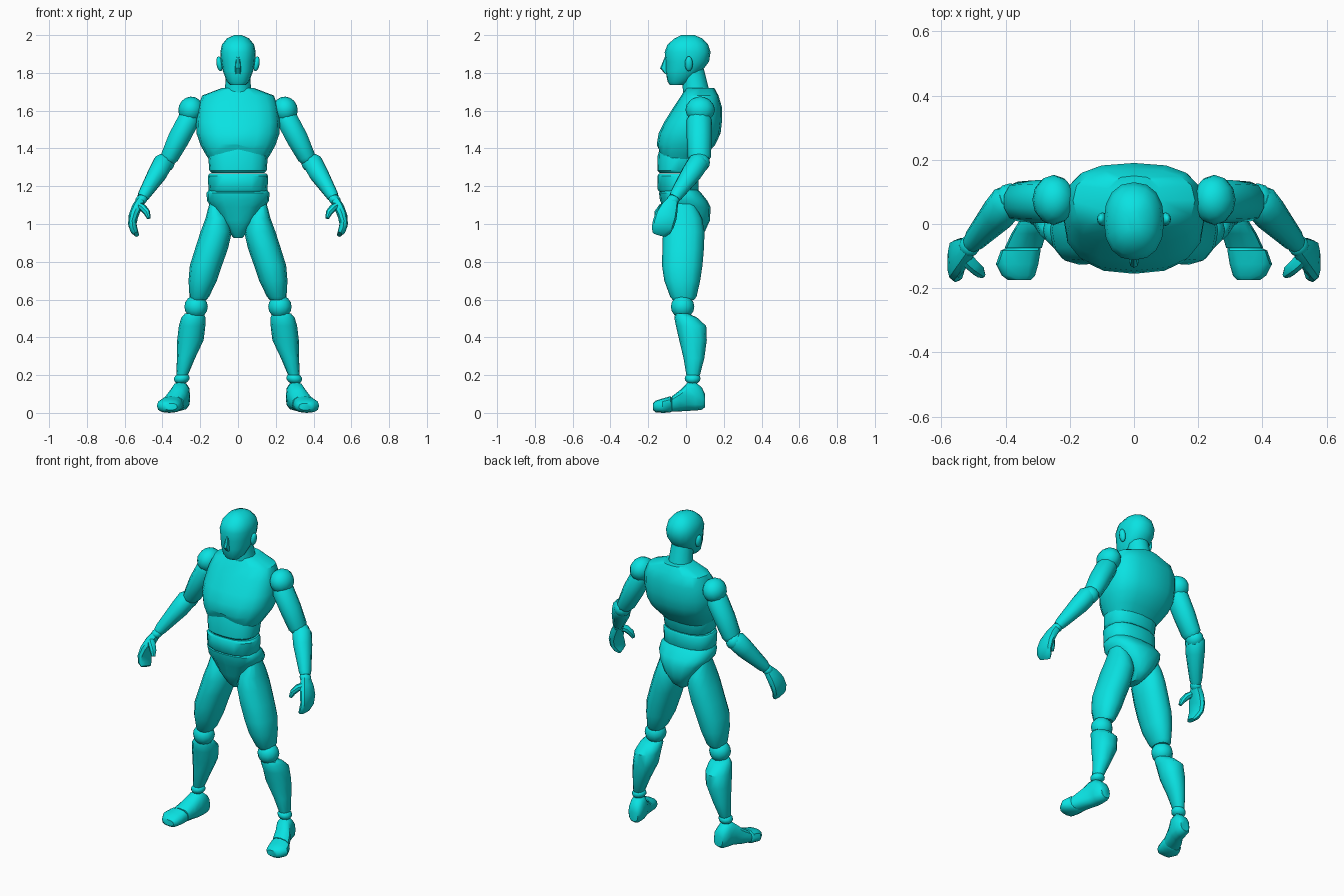
import bpy, bmesh, math
from mathutils import Vector, Matrix

teal = bpy.data.materials.new("teal_plastic")
teal.diffuse_color = (0.003, 0.76, 0.76, 1)


def finish(name, bm, angle=42):
    bmesh.ops.recalc_face_normals(bm, faces=bm.faces[:])
    me = bpy.data.meshes.new(name)
    bm.to_mesh(me)
    bm.free()
    me.materials.append(teal)
    me.shade_smooth()
    me.set_sharp_from_angle(angle=math.radians(angle))
    ob = bpy.data.objects.new(name, me)
    bpy.context.collection.objects.link(ob)
    return ob


def loft(name, rings, ref=(1, 0, 0), axis=None, n=12, power=1.0, side=1):
    """Skin rings (x, y, z, radius along ref, other radius); axis fixes the ring plane."""
    bm = bmesh.new()
    pts = [Vector(r[:3]) for r in rings]
    loops = []
    for i, r in enumerate(rings):
        t = Vector(axis) if axis else pts[min(i + 1, len(pts) - 1)] - pts[max(i - 1, 0)]
        t.normalize()
        u = Vector(ref)
        u = (u - t * u.dot(t)).normalized()
        w = t.cross(u)
        loop = []
        for k in range(n):
            a = 2 * math.pi * k / n
            c, s = math.cos(a), math.sin(a)
            c = math.copysign(abs(c) ** power, c)
            s = math.copysign(abs(s) ** power, s)
            p = pts[i] + u * (c * r[3]) + w * (s * r[4])
            loop.append(bm.verts.new((p.x * side, p.y, p.z)))
        loops.append(loop)
    for a, b in zip(loops, loops[1:]):
        for k in range(n):
            bm.faces.new((a[k], a[(k + 1) % n], b[(k + 1) % n], b[k]))
    bm.faces.new(loops[0])
    bm.faces.new(loops[-1])
    return finish(name, bm)


def body(name, rows, n=16, power=0.8):
    """Stacked horizontal sections: (z, front y, back y, half width)."""
    rings = [(0, (f + b) / 2, z, w, (b - f) / 2) for z, f, b, w in rows]
    return loft(name, rings, axis=(0, 0, 1), n=n, power=power)


def ball(name, centre, size, side=1, turn=0.0):
    bm = bmesh.new()
    bmesh.ops.create_uvsphere(bm, u_segments=12, v_segments=8, radius=1)
    m = (Matrix.Translation((centre[0] * side, centre[1], centre[2]))
         @ Matrix.Rotation(turn * side, 4, 'Y') @ Matrix.Diagonal((*size, 1)))
    bmesh.ops.transform(bm, matrix=m, verts=bm.verts[:])
    return finish(name, bm)


# Head, nose and neck
body("head", [(1.735, -.085, -.01, .04), (1.755, -.098, .02, .06), (1.81, -.108, .085, .08),
              (1.86, -.108, .122, .09), (1.91, -.113, .13, .094), (1.95, -.098, .117, .085),
              (1.983, -.06, .085, .058), (2.0, -.025, .045, .02)], power=.88)
body("nose", [(1.795, -.112, -.09, .014), (1.825, -.137, -.09, .016), (1.885, -.112, -.09, .009)],
     n=8, power=1)
body("neck", [(1.66, -.02, .135, .078), (1.70, -.015, .125, .07), (1.82, -.03, .095, .062)], n=12, power=1)

# Chest, with its lower front edge arched upward
chest = body("chest", [(1.335, -.14, .075, .15), (1.37, -.152, .11, .172), (1.42, -.155, .155, .2),
                       (1.48, -.145, .183, .22), (1.54, -.115, .19, .222), (1.62, -.065, .19, .212),
                       (1.68, -.025, .172, .19), (1.72, 0, .15, .085)], power=.78)
for v in chest.data.vertices:
    if v.co.z < 1.4 and v.co.y < 0:
        v.co.z += .06 * max(0, 1 - abs(v.co.x) / .15)

# Waist sections and pelvis
body("upper_waist", [(1.27, -.14, .06, .14), (1.282, -.152, .068, .152), (1.36, -.15, .08, .158),
                     (1.43, -.13, .08, .14)])
body("lower_waist", [(1.17, -.14, .06, .148), (1.182, -.15, .066, .156), (1.255, -.152, .066, .16),
                     (1.267, -.142, .06, .15)])
body("pelvis", [(.925, -.045, .055, .022), (.96, -.075, .1, .052), (1.02, -.105, .127, .1),
                (1.09, -.122, .13, .142), (1.125, -.138, .112, .165), (1.165, -.143, .08, .166),
                (1.18, -.13, .065, .155)])

for side, tag in ((1, "left_"), (-1, "right_")):
    ball(tag + "ear", (.098, .015, 1.848), (.016, .021, .04), side, .15)

    # Arm
    ball(tag + "shoulder", (.25, .075, 1.605), (.066, .078, .07), side, -.35)
    loft(tag + "upper_arm", [(.252, .07, 1.575, .055, .05), (.262, .07, 1.55, .068, .06),
                             (.315, .07, 1.45, .066, .06), (.362, .07, 1.355, .062, .05),
                             (.372, .07, 1.335, .05, .04)], ref=(0, 1, 0), n=10, side=side)
    ball(tag + "elbow", (.385, .072, 1.325), (.05, .055, .05), side)
    loft(tag + "forearm", [(.383, .078, 1.345, .04, .04), (.395, .066, 1.325, .058, .055),
                           (.425, .03, 1.27, .056, .053), (.497, -.05, 1.155, .037, .034),
                           (.507, -.061, 1.138, .03, .028)], ref=(0, 1, 0), n=10, side=side)
    ball(tag + "wrist", (.512, -.068, 1.128), (.034, .034, .027), side, .5)

    # Curled hand and thumb
    loft(tag + "hand", [(.515, -.07, 1.125, .03, .024), (.535, -.087, 1.09, .046, .027),
                        (.553, -.105, 1.045, .058, .026), (.56, -.12, 1.0, .058, .022),
                        (.55, -.132, .965, .052, .02), (.537, -.14, .945, .038, .012)],
         ref=(0, 1, 0), n=10, power=.8, side=side)
    loft(tag + "thumb", [(.53, -.1, 1.1, .024, .02), (.502, -.13, 1.085, .022, .02),
                         (.482, -.148, 1.06, .02, .018), (.472, -.158, 1.03, .011, .01)],
         ref=(0, 1, 0), n=8, side=side)

    # Thigh and knee
    loft(tag + "thigh", [(.125, -.01, 1.115, .025, .05), (.11, -.01, 1.03, .062, .095),
                         (.115, -.012, .96, .083, .11), (.14, -.015, .87, .087, .11),
                         (.17, -.02, .78, .085, .107), (.187, -.02, .7, .075, .095),
                         (.205, -.014, .615, .052, .07), (.208, -.014, .597, .04, .055)],
         axis=(0, 0, 1), power=.9, side=side)
    ball(tag + "knee", (.222, -.018, .562), (.062, .062, .062), side)

    # Shin and ankle
    loft(tag + "shin", [(.232, -.02, .525, .05, .035), (.236, -.002, .505, .064, .06),
                        (.243, .027, .46, .07, .08), (.252, .037, .385, .07, .073),
                        (.275, .042, .29, .048, .055), (.295, .038, .205, .032, .037),
                        (.297, .037, .19, .025, .03)], axis=(0, 0, 1), power=.9, side=side)
    ball(tag + "ankle", (.298, .035, .182), (.042, .042, .03), side, .2)

    # Foot and toe cap
    loft(tag + "foot", [(.292, .1, .065, .03, .035), (.295, .085, .075, .042, .058),
                        (.3, .05, .088, .047, .076), (.307, .01, .087, .05, .076),
                        (.328, -.03, .065, .054, .057), (.345, -.075, .047, .058, .04)],
         axis=(0, -1, 0), power=.8, side=side)
    loft(tag + "toe_cap", [(.345, -.075, .044, .054, .036), (.353, -.083, .045, .062, .043),
                           (.364, -.125, .038, .066, .038), (.36, -.16, .034, .052, .031),
                           (.357, -.175, .033, .035, .018)],
         axis=(0, -1, 0), power=.8, side=side)
